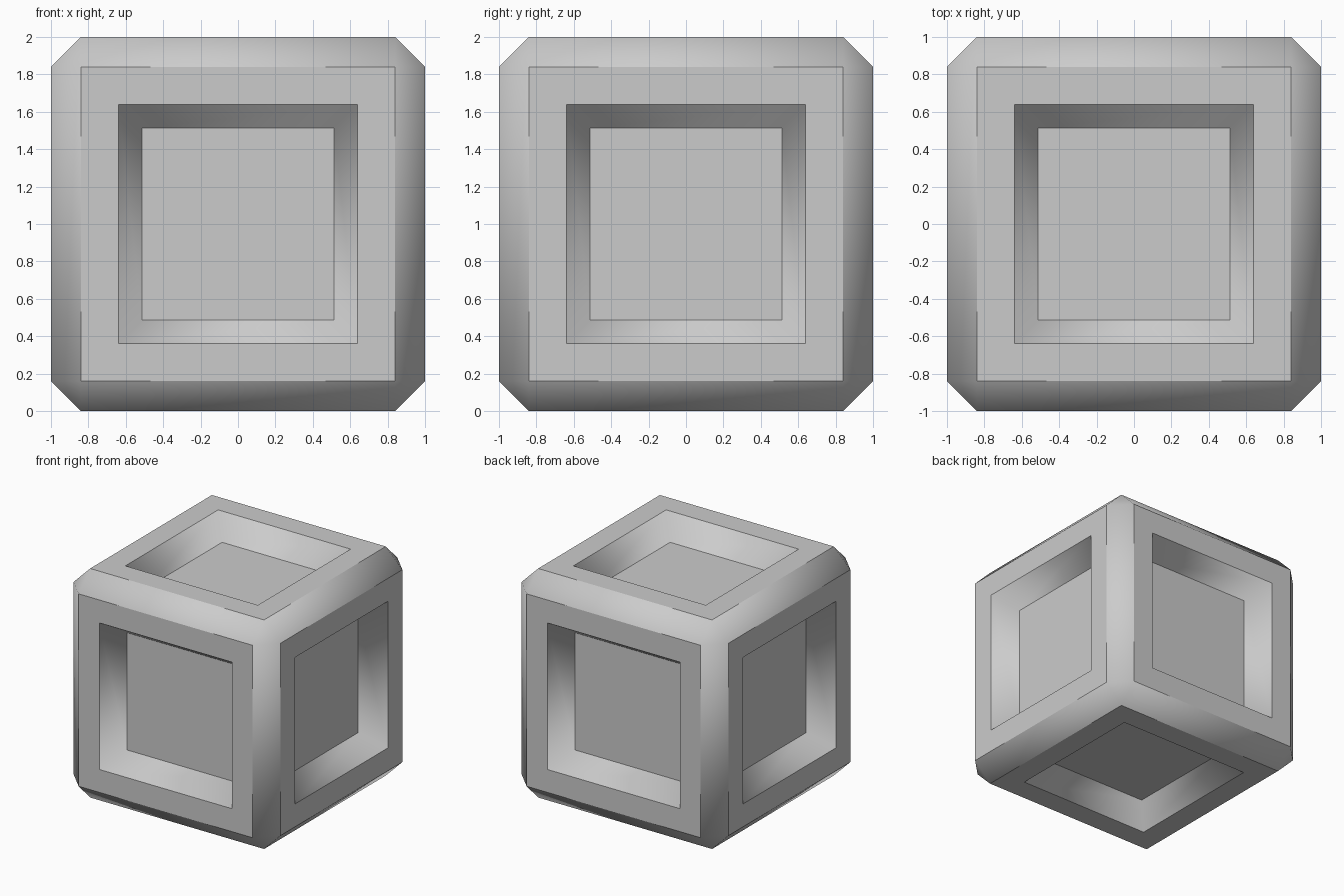
import bpy, bmesh
from mathutils import Vector

if "Cube" in bpy.data.objects:
    bpy.data.objects.remove(bpy.data.objects["Cube"])

EDGE, RIM, SLOPE, DEPTH = 0.16, 0.20, 0.128, 0.20

bm = bmesh.new()
bmesh.ops.create_cube(bm, size=2)

# chamfer all edges
bmesh.ops.bevel(bm, geom=bm.edges[:], offset=EDGE, segments=1,
                affect='EDGES', profile=0.5)
bm.normal_update()
panels = [f for f in bm.faces if max(abs(c) for c in f.normal) > 0.99]
for f in bm.faces:
    f.smooth = f not in panels

# flat rim round each panel
rims = bmesh.ops.inset_individual(bm, faces=panels, thickness=RIM,
                                  use_even_offset=True)["faces"]
# sloped recess walls
walls = bmesh.ops.inset_individual(bm, faces=panels, thickness=SLOPE,
                                   use_even_offset=True)["faces"]
for f in panels:
    n = Vector([round(c) for c in f.normal])
    bmesh.ops.translate(bm, verts=f.verts[:], vec=-n * DEPTH)

# flat panels and rims, blended walls and chamfers
for f in rims + panels:
    f.smooth = False
for f in walls:
    f.smooth = True
flat = set(rims + panels)
for e in bm.edges:
    if sum(f in flat for f in e.link_faces) == 1:
        e.smooth = False

bmesh.ops.translate(bm, verts=bm.verts[:], vec=(0, 0, 1))
bm.normal_update()
mesh = bpy.data.meshes.new("recessed_crate")
bm.to_mesh(mesh)
bm.free()
crate = bpy.data.objects.new("recessed_crate", mesh)
bpy.context.collection.objects.link(crate)
